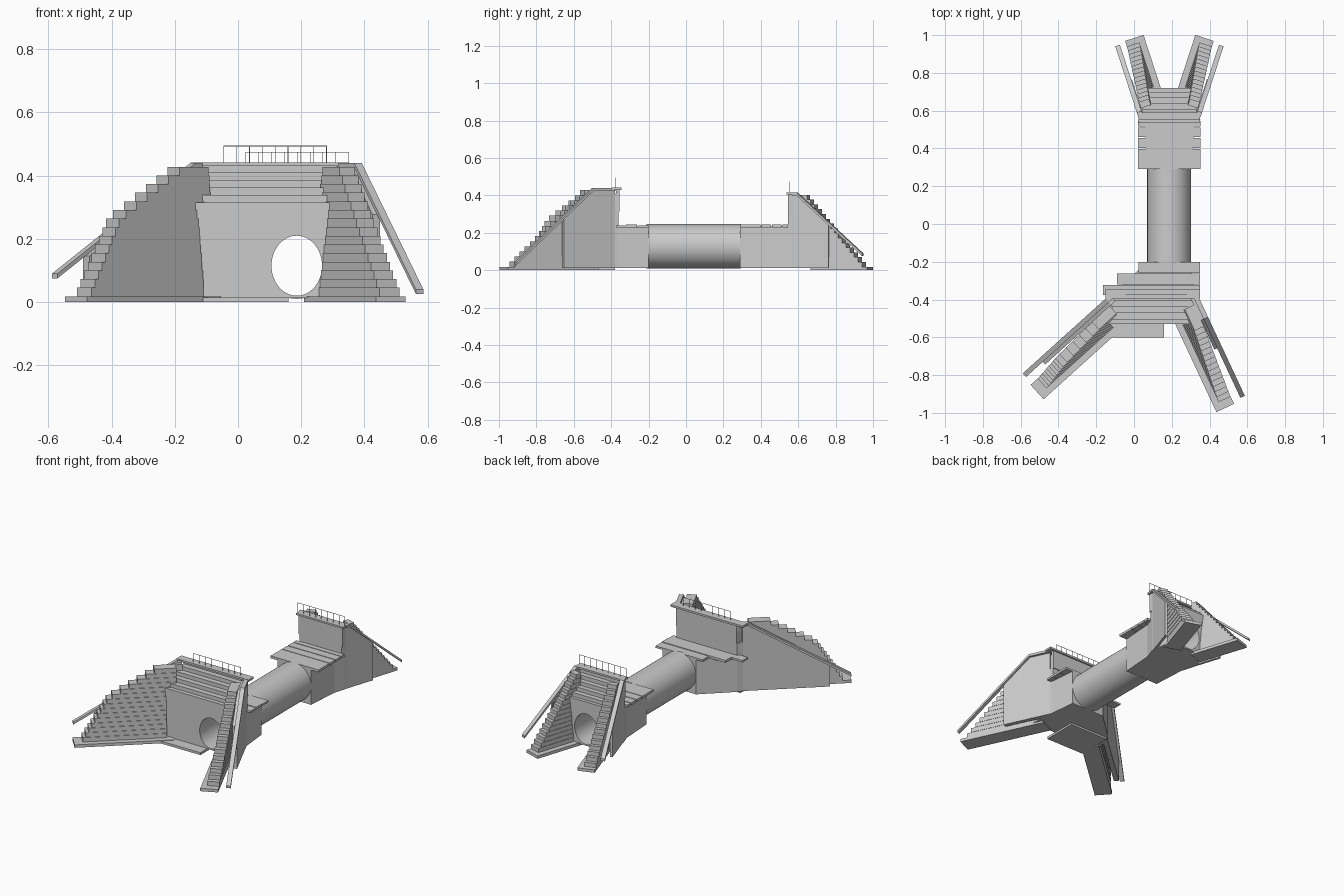
import bpy, bmesh, math
from mathutils import Vector

if "Cube" in bpy.data.objects:
    bpy.data.objects.remove(bpy.data.objects["Cube"])

CX, CZ = 0.186, 0.115   # culvert axis


def make(name, solids):
    """Build one object from (outline, extrusion vector) solids."""
    bm = bmesh.new()
    for pts, vec in solids:
        a = [bm.verts.new(p) for p in pts]
        b = [bm.verts.new(Vector(p) + Vector(vec)) for p in pts]
        bm.faces.new(a)
        bm.faces.new(b[::-1])
        n = len(a)
        for i in range(n):
            j = (i + 1) % n
            bm.faces.new((a[j], a[i], b[i], b[j]))
    bmesh.ops.recalc_face_normals(bm, faces=bm.faces)
    me = bpy.data.meshes.new(name)
    bm.to_mesh(me)
    bm.free()
    ob = bpy.data.objects.new(name, me)
    bpy.context.collection.objects.link(ob)
    return ob


def prism(poly, z0, z1):
    return [(x, y, z0) for x, y in poly], (0, 0, z1 - z0)


def box(x0, x1, y0, y1, z0, z1):
    return prism([(x0, y0), (x1, y0), (x1, y1), (x0, y1)], z0, z1)


def ellipse(rx, rz, cz, y0, y1, n=48):
    t = [2 * math.pi * i / n for i in range(n)]
    return [(CX + rx * math.cos(a), y0, cz + rz * math.sin(a)) for a in t], (0, y1 - y0, 0)


def lerp(table, z):
    for (za, ua), (zb, ub) in zip(table, table[1:]):
        if z <= zb:
            return ua + (ub - ua) * (z - za) / (zb - za)
    return table[-1][1]


cutter = make("bore_cutter", [ellipse(0.08, 0.095, CZ, -1.2, 1.2)])
cutter.hide_render = True


def bore(ob):
    m = ob.modifiers.new("bore", 'BOOLEAN')
    m.operation, m.solver, m.object = 'DIFFERENCE', 'EXACT', cutter
    bpy.context.view_layer.objects.active = ob
    bpy.ops.object.modifier_apply(modifier=m.name)


def wing(name, p0, p1, side, ztop, zend, flat, panel_end, slab_end, v0, u0, table):
    """Wing wall: u runs out along the wall, v runs inward from the coping."""
    p0, p1 = Vector(p0), Vector(p1)
    length = (p1 - p0).length
    d = (p1 - p0) / length
    q = Vector((-d.y, d.x)) * side

    def P(u, v, z):
        w = p0 + d * u + q * v
        return (w.x, w.y, z)

    def ubox(ua, ub, va, vb, z0, z1):
        return [P(ua, va, z0), P(ub, va, z0), P(ub, vb, z0), P(ua, vb, z0)], (0, 0, z1 - z0)

    def slope(u):
        return ztop - (ztop - zend) * max(0, u - flat) / (length - flat)

    across = Vector((q.x, q.y, 0))
    # smooth backing wall under the coping
    prof = [(0, .012), (panel_end, .012), (panel_end, slope(panel_end) - .015),
            (flat, ztop - .015), (0, ztop - .015)]
    make(name + "_backing", [([P(u, 0.002, z) for u, z in prof], across * (v0 - .03))])
    # sloping coping beam
    prof = [(0, ztop), (flat, ztop), (length, zend),
            (length, zend - .015), (flat, ztop - .015), (0, ztop - .015)]
    make(name + "_coping", [([P(u, -.013, z) for u, z in prof], across * .026)])
    # stepped, leaning stone courses on a base slab
    n = 15
    z0, h = 0.018, (ztop - .03) / n
    solids = [ubox(u0 - .04, slab_end, v0, v0 + .103, 0, z0)]
    for i in range(n):
        za, t = z0 + i * h, i / (n - 1)
        start = u0 if za < 0.25 else 0.04
        solids.append(ubox(start, lerp(table, za + h / 2), v0 - .03 * t,
                           v0 + .07 - .045 * t, za, za + h))
    make(name + "_courses", solids)


def railing(name, x0, x1, y, z0, z1, posts=9, r=0.001):
    s = [box(x0, x1, y - r, y + r, z1 - 2 * r, z1)]
    for i in range(posts):
        x = x0 + (x1 - x0) * i / (posts - 1)
        s.append(box(x - r, x + r, y - r, y + r, z0, z1))
    make(name, s)


# culvert barrel
barrel = make("barrel", [ellipse(0.116, 0.118, 0.128, -0.21, 0.295)])
bore(barrel)
bpy.ops.object.select_all(action='DESELECT')
barrel.select_set(True)
bpy.context.view_layer.objects.active = barrel
bpy.ops.object.shade_smooth_by_angle(angle=math.radians(30))

# front headwall, its sides running from the barrel out to the wings
bore(make("front_inner_block", [prism([(.07, -.2), (.302, -.2), (.318, -.36), (-.10, -.36)], .012, .23)]))
bore(make("front_wall", [prism([(-.10, -.36), (.318, -.36), (.325, -.40), (.33, -.53),
                                (-.16, -.53), (-.13, -.4)], .012, .315)]))
make("front_wall_courses", [prism([(-.10, -.355), (.318, -.355), (.32, -.505 + .033 * i), (-.12, -.505 + .033 * i)],
                                  .315 + .024 * i, .339 + .024 * i) for i in range(5)])
make("front_wall_cap", [box(-.15, .35, -.395, -.345, .43, .442)])
make("front_ledge", [box(-.165, .35, -.375, -.322, .228, .24),
                     box(-.09, .35, -.32, -.262, .228, .243),
                     box(.025, .35, -.26, -.2, .228, .24)])
make("front_apron", [box(-.11, .16, -.6, -.38, 0, .015)])
railing("front_railing", -.045, .28, -.375, .44, .495)

# back headwall
bore(make("back_inner_block", [prism([(.07, .29), (.302, .29), (.317, .5), (.332, .545),
                                      (.043, .545), (.058, .5)], .012, .236)]))
bore(make("back_wall", [prism([(.043, .545), (.332, .545), (.34, .57), (.325, .72), (.05, .72), (.035, .57)],
                              .012, .285)]))
make("back_wall_courses", [box(.045, .33, .546, .70 - .03 * i, .285 + .024 * i, .309 + .024 * i)
                           for i in range(5)])
make("back_upper_wall", [box(.035, .34, .545, .575, .285, .405)])
make("back_wall_cap", [box(.025, .35, .538, .59, .404, .415)])
make("back_ledge", [box(.022, .353, y0, y1, .228, .243)
                    for y0, y1 in ((.29, .398), (.402, .455), (.46, .51), (.515, .545))])
railing("back_railing", .025, .35, .555, .412, .475)

# wing walls
wing("front_left_wing", (-.12, -.385), (-.58, -.80), 1, .44, .09, .03, .5, .63, .06, .1,
     [(0, .60), (.265, .43), (.44, .12)])
wing("front_right_wing", (.325, -.38), (.575, -.915), -1, .44, .04, .13, .30, .605, .057, .11,
     [(0, .595), (.44, .14)])
back = [(0, .40), (.42, .05)]
for name, m, s in (("back_left_wing", 1, -1), ("back_right_wing", -1, 1)):
    wing(name, (.1875 - m * .1525, .57), (.1875 - m * .2745, .945), s, .415, .09, .025,
         .2, .405, .045, .125, back)

bpy.data.objects.remove(cutter, do_unlink=True)
